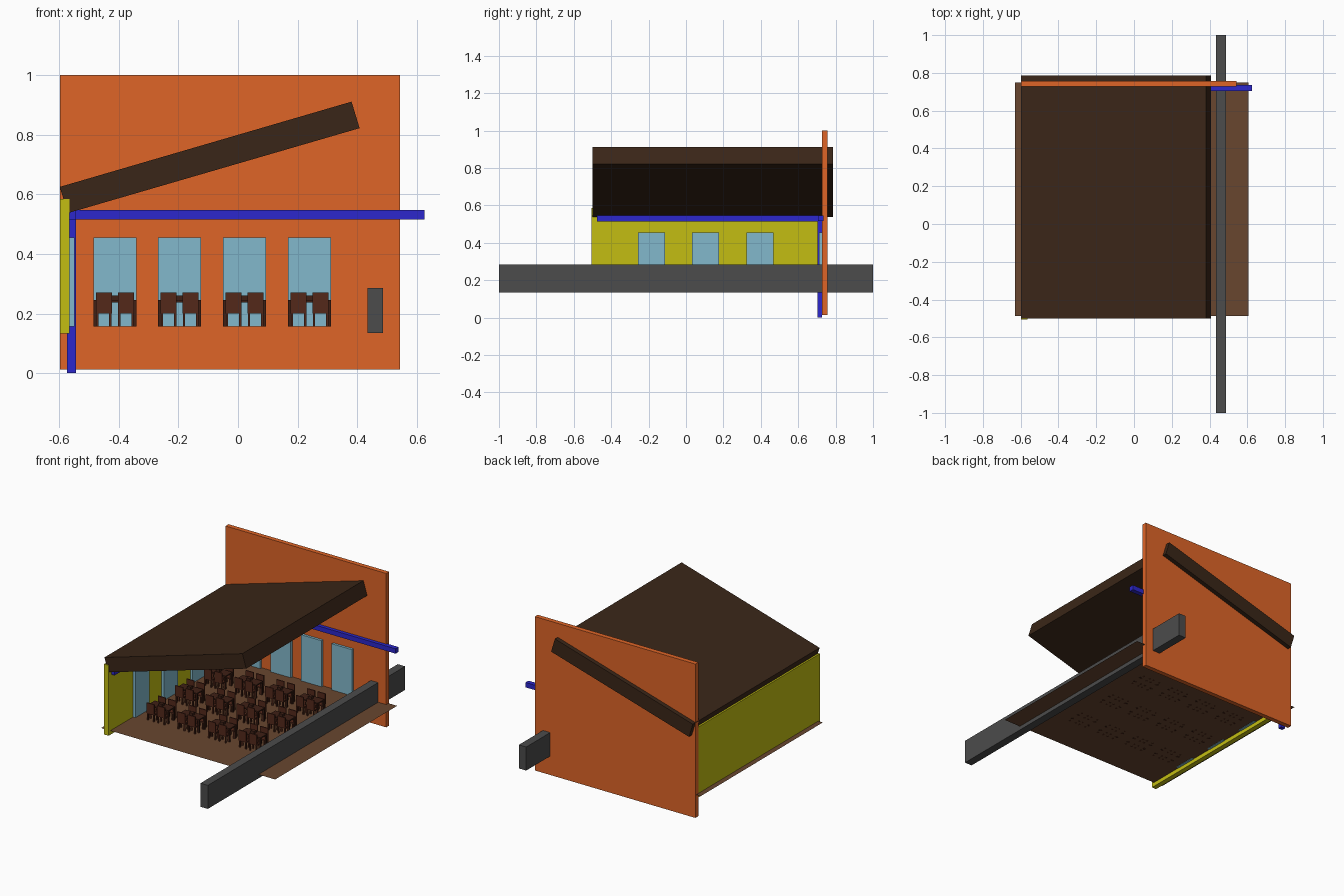
import bpy, bmesh
from mathutils import Vector

if "Cube" in bpy.data.objects:
    bpy.data.objects.remove(bpy.data.objects["Cube"])


def mat(name, hex_colour):
    # sRGB hex to linear viewport colour
    m = bpy.data.materials.new(name)
    rgb = [int(hex_colour[i:i + 2], 16) / 255 for i in (0, 2, 4)]
    m.diffuse_color = [c / 12.92 if c <= 0.04 else ((c + 0.055) / 1.055) ** 2.4 for c in rgb] + [1]
    m.use_nodes = True
    m.node_tree.nodes["Principled BSDF"].inputs["Base Color"].default_value = m.diffuse_color
    return m


ORANGE = mat("orange_paint", "DF6527")
YELLOW = mat("yellow_paint", "C4BE12")
BLUE = mat("blue_paint", "2C27CC")
GLASS = mat("glass", "82B9CC")
ROOF = mat("dark_timber", "3A2618")
FLOOR = mat("floor_timber", "68462F")
CONCRETE = mat("dark_grey", "4C4C4C")
CHAIR = mat("chair_wood", "54281A")
TABLE = mat("table_wood", "3E2015")


def add_box(bm, x, y, z):
    r = bmesh.ops.create_cube(bm, size=1)
    for v in r["verts"]:
        v.co = Vector([(a + b) / 2 + c * (b - a) for (a, b), c in zip((x, y, z), v.co)])


def finish(name, bm, material):
    me = bpy.data.meshes.new(name)
    bm.to_mesh(me)
    bm.free()
    me.materials.append(material)
    ob = bpy.data.objects.new(name, me)
    bpy.context.collection.objects.link(ob)
    return ob


def boxes(name, material, *parts):
    bm = bmesh.new()
    for p in parts:
        add_box(bm, *p)
    return finish(name, bm, material)


# Walls
boxes("back_wall", ORANGE, ((-0.597, 0.543), (0.727, 0.757), (0.013, 1.0)))
boxes("side_wall", YELLOW, ((-0.597, -0.565), (-0.505, 0.727), (0.133, 0.585)))

# Sloping roof slab: profile in xz pushed along y
bm = bmesh.new()
profile = [(-0.598, 0.625), (-0.571, 0.537), (0.408, 0.822), (0.381, 0.911)]
face = bm.faces.new([bm.verts.new((x, -0.50, z)) for x, z in profile])
ext = bmesh.ops.extrude_face_region(bm, geom=[face])
for v in ext["geom"]:
    if isinstance(v, bmesh.types.BMVert):
        v.co.y = 0.785
bmesh.ops.recalc_face_normals(bm, faces=bm.faces)
finish("roof_slab", bm, ROOF)

# Thin floor sheet
bm = bmesh.new()
bmesh.ops.create_grid(bm, x_segments=1, y_segments=1, size=0.5)
for v in bm.verts:
    v.co = (-0.0125 + v.co.x * 1.235, 0.131 + v.co.y * 1.237, 0.159)
finish("floor", bm, FLOOR)

# Blue frame: corner post and two beams
boxes("corner_post", BLUE, ((-0.573, -0.543), (0.702, 0.728), (0.0, 0.546)))
boxes("back_beam", BLUE, ((-0.573, 0.625), (0.705, 0.735), (0.516, 0.547)))
boxes("side_beam", BLUE, ((-0.573, -0.543), (-0.475, 0.728), (0.515, 0.546)))

# Long low wall at the open side
boxes("low_wall", CONCRETE, ((0.434, 0.486), (-1, 1), (0.134, 0.285)))

# Windows
columns = [-0.413, -0.196, 0.022, 0.240]
rows = [-0.185, 0.104, 0.396]
for i, x in enumerate(columns):
    boxes(f"back_window_{i}", GLASS, ((x - 0.0725, x + 0.0725), (0.711, 0.729), (0.157, 0.455)))
for i, y in enumerate(rows):
    boxes(f"side_window_{i}", GLASS, ((-0.567, -0.548), (y - 0.0725, y + 0.0725), (0.157, 0.455)))


# Table: top, four legs and a small centrepiece
def table_parts():
    parts = [((-0.072, 0.072), (-0.034, 0.034), (0.237, 0.245)),
             ((-0.012, 0.012), (-0.012, 0.012), (0.245, 0.261))]
    for sx in (-1, 1):
        for sy in (-1, 1):
            x, y = sx * 0.0675, sy * 0.029
            parts.append(((x - 0.0045, x + 0.0045), (y - 0.0045, y + 0.0045), (0.157, 0.238)))
    return parts


# Four chairs, two on each long side
def chair_parts():
    parts = []
    for cx in (-0.037, 0.037):
        for s in (-1, 1):
            def yy(a, b):
                return tuple(sorted((s * a, s * b)))
            parts.append(((cx - 0.027, cx + 0.027), yy(0.022, 0.058), (0.200, 0.208)))
            parts.append(((cx - 0.027, cx + 0.027), yy(0.053, 0.060), (0.203, 0.270)))
            for lx in (-0.022, 0.022):
                for ly in (0.022, 0.051):
                    parts.append(((cx + lx - 0.004, cx + lx + 0.004), yy(ly, ly + 0.008), (0.157, 0.201)))
    return parts


# Dining sets share the same two meshes
table = boxes("table", TABLE, *table_parts())
chairs = boxes("chairs", CHAIR, *chair_parts())
for src in (table, chairs):
    for i, (x, y) in enumerate((x, y) for x in columns for y in rows):
        ob = src if i == 0 else bpy.data.objects.new(f"{src.name}_{i}", src.data)
        if i:
            bpy.context.collection.objects.link(ob)
        ob.location = (x, y, 0)
